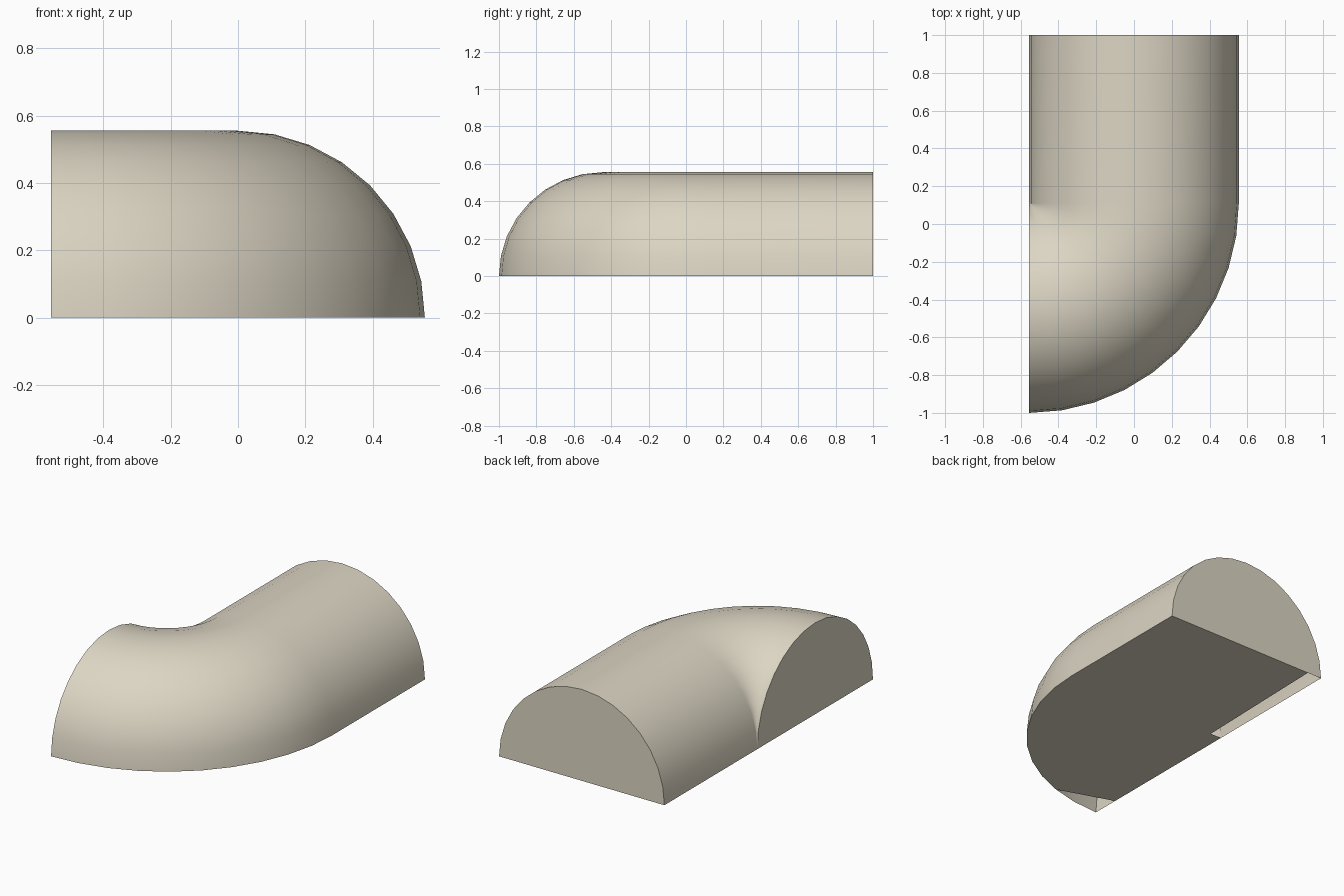
import bpy, bmesh, math
from mathutils import Vector

if "Cube" in bpy.data.objects:
    bpy.data.objects.remove(bpy.data.objects["Cube"])

R = 0.555            # tube radius
PX, PY = -R, 0.11    # pivot of the bend
SEG, TURN = 16, 10   # sides of the half round, steps of the bend

mat = bpy.data.materials.new("warm_beige")
mat.diffuse_color = (0.72, 0.67, 0.55, 1)
mat.use_nodes = True
mat.node_tree.nodes["Principled BSDF"].inputs["Base Color"].default_value = mat.diffuse_color


def finish(name, bm):
    me = bpy.data.meshes.new(name)
    bm.to_mesh(me)
    bm.free()
    me.materials.append(mat)
    ob = bpy.data.objects.new(name, me)
    bpy.context.collection.objects.link(ob)
    return ob


# half round gutter section: distance from the pivot, height
section = [(R + R * math.cos(math.pi * i / SEG), R * math.sin(math.pi * i / SEG))
           for i in range(SEG + 1)]

# half round elbow: straight run, then a quarter turn about the pivot
bm = bmesh.new()
rings = [[bm.verts.new((PX + d, 1, z)) for d, z in section]]
for k in range(TURN + 1):
    a = math.pi / 2 * k / TURN
    rings.append([bm.verts.new((PX + d * math.cos(a), PY - d * math.sin(a), z))
                  for d, z in section])
for r0, r1 in zip(rings, rings[1:]):
    for i in range(SEG):
        bm.faces.new((r0[i], r0[i + 1], r1[i + 1], r1[i]))
# end caps
bm.faces.new(rings[0])
bm.faces.new(rings[-1][::-1])
bmesh.ops.remove_doubles(bm, verts=bm.verts, dist=0.0005)
bmesh.ops.recalc_face_normals(bm, faces=bm.faces)
# make sure the surface faces outward
bm.faces.ensure_lookup_table()
top = max(bm.faces, key=lambda f: f.calc_center_median().z)
if top.normal.z < 0:
    bmesh.ops.reverse_faces(bm, faces=bm.faces)
shell = finish("elbow_shell", bm)
bpy.context.view_layer.objects.active = shell
shell.select_set(True)
bpy.ops.object.shade_smooth_by_angle(angle=math.radians(35))

# underside: straight part leaves a slot on the inner side, bend is a fan
bm = bmesh.new()


def face(pts):
    f = bm.faces.new([bm.verts.new((x, y, 0)) for x, y in pts])
    f.normal_update()
    if f.normal.z > 0:
        f.normal_flip()


face([(R, 1), (-0.457, 1), (-0.48, PY), (R, PY)])
rim = [(PX + 2 * R * math.cos(math.pi / 2 * k / TURN),
        PY - 2 * R * math.sin(math.pi / 2 * k / TURN)) for k in range(TURN - 1)]
fan = [(-0.29, PY)] + rim + [(PX, -0.83)]
hub = (PX, PY)
face([hub, (-0.28, 0.05), fan[0], fan[1], fan[2]])
for p, q in zip(fan[2:], fan[3:]):
    face([hub, p, q])
finish("underside", bm)
